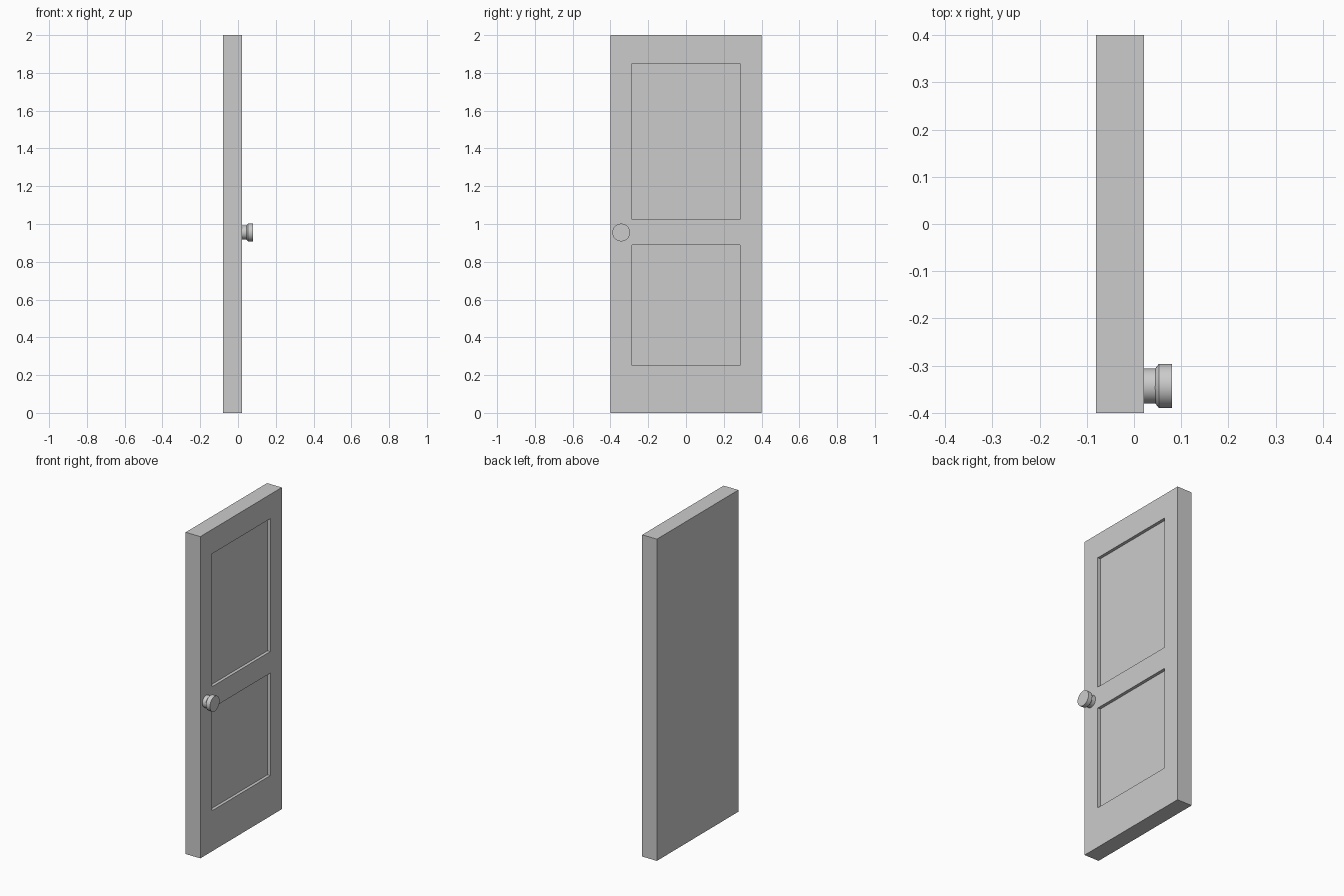
import bpy, bmesh
from math import radians
from mathutils import Vector, Matrix

if "Cube" in bpy.data.objects:
    bpy.data.objects.remove(bpy.data.objects["Cube"])

BACK, FACE, RECESS = -0.08, 0.021, 0.019
PANEL_HALF = 0.287
PANELS = [(0.252, 0.889), (1.023, 1.849)]


def finish(bm, name):
    mesh = bpy.data.meshes.new(name)
    bmesh.ops.recalc_face_normals(bm, faces=bm.faces[:])
    bm.to_mesh(mesh)
    bm.free()
    obj = bpy.data.objects.new(name, mesh)
    bpy.context.collection.objects.link(obj)
    return obj


# Door slab: a box cut along the panel borders, panels sunk into the face
bm = bmesh.new()
bmesh.ops.create_cube(bm, size=1, matrix=Matrix.Translation(((BACK + FACE) / 2, 0, 1))
                      @ Matrix.Diagonal((FACE - BACK, 0.8, 2, 1)))
cuts = [((0, y, 0), (0, 1, 0)) for y in (-PANEL_HALF, PANEL_HALF)]
cuts += [((0, 0, z), (0, 0, 1)) for pair in PANELS for z in pair]
for co, no in cuts:
    bmesh.ops.bisect_plane(bm, geom=bm.verts[:] + bm.edges[:] + bm.faces[:],
                           plane_co=co, plane_no=no)
bm.normal_update()
sunk = []
for f in bm.faces:
    c = f.calc_center_median()
    if f.normal.x > 0.9 and abs(c.y) < PANEL_HALF and any(a < c.z < b for a, b in PANELS):
        sunk.append(f)
for f in bmesh.ops.extrude_discrete_faces(bm, faces=sunk)["faces"]:
    bmesh.ops.translate(bm, verts=f.verts[:], vec=(-RECESS, 0, 0))
finish(bm, "door_slab")

# Knob: stepped profile (x, radius) spun around the x axis
profile = [(FACE, 0), (FACE, 0.037), (0.045, 0.037), (0.053, 0.047), (0.08, 0.047), (0.08, 0)]
centre = Vector((0, -0.343, 0.955))
bm = bmesh.new()
verts = [bm.verts.new(centre + Vector((x, 0, r))) for x, r in profile]
edges = [bm.edges.new(p) for p in zip(verts, verts[1:])]
bmesh.ops.spin(bm, geom=verts + edges, cent=centre, axis=(1, 0, 0),
               angle=radians(360), steps=32, use_merge=True)
bmesh.ops.remove_doubles(bm, verts=bm.verts[:], dist=1e-5)
knob = finish(bm, "door_knob")
bpy.context.view_layer.objects.active = knob
knob.select_set(True)
bpy.ops.object.shade_smooth_by_angle(angle=radians(30))
